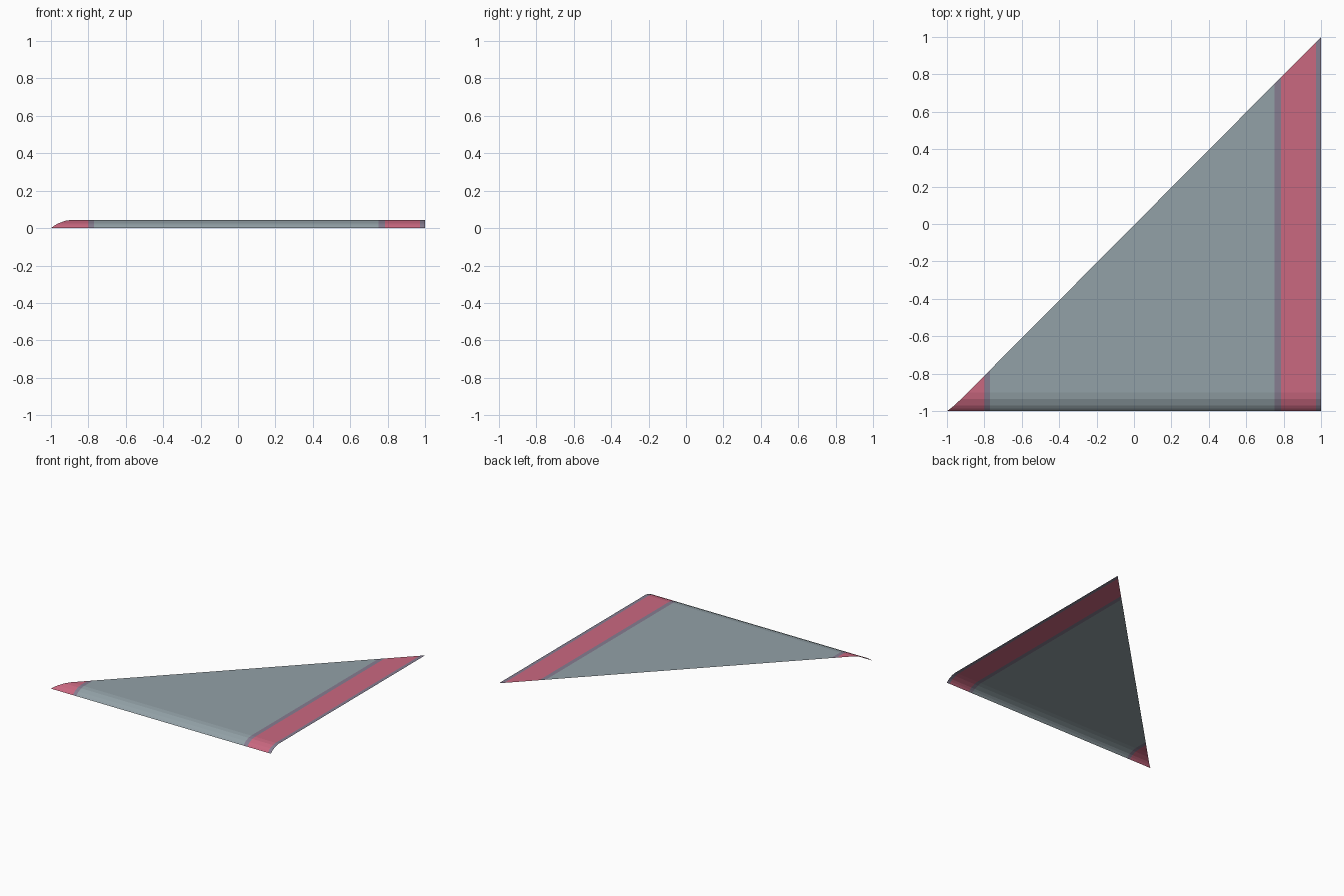
import bpy, bmesh, math

if "Cube" in bpy.data.objects:
    bpy.data.objects.remove(bpy.data.objects["Cube"])

def material(name, rgb):
    m = bpy.data.materials.new(name)
    m.diffuse_color = (*rgb, 1.0)
    m.use_nodes = True
    m.node_tree.nodes["Principled BSDF"].inputs["Base Color"].default_value = m.diffuse_color
    return m

mats = [material("slate grey", (0.29, 0.356, 0.386)),
        material("rose red", (0.59, 0.138, 0.216)),
        material("muted purple", (0.238, 0.205, 0.283))]

# Side profile (y, z): rolled front lip, then a flat sheet to the back tip
profile = [(-1, 0), (-0.986, 0.014), (-0.97, 0.025), (-0.935, 0.039), (-0.9, 0.044), (1, 0.044)]

# The diagonal edge follows the length along the profile
lengths = [0.0]
for a, b in zip(profile, profile[1:]):
    lengths.append(lengths[-1] + math.dist(a, b))
edge_x = [-1 + 2 * s / lengths[-1] for s in lengths]

bm = bmesh.new()
left = [bm.verts.new((x, y, z)) for x, (y, z) in zip(edge_x, profile)]
right = [bm.verts.new((1, y, z)) for y, z in profile[:-1]] + [left[-1]]
for i in range(len(profile) - 1):
    ring = [left[i], right[i], right[i + 1], left[i + 1]]
    bm.faces.new(list(dict.fromkeys(ring)))   # last one is a triangle

# Colour stripes: cut the sheet across x, then colour by position
stripes = [(-0.80, 1), (-0.77, 2), (0.75, 0), (0.785, 2), (0.972, 1), (2, 2)]
for x, _ in stripes[:-1]:
    bmesh.ops.bisect_plane(bm, geom=bm.verts[:] + bm.edges[:] + bm.faces[:],
                           plane_co=(x, 0, 0), plane_no=(1, 0, 0))
for f in bm.faces:
    cx = f.calc_center_bounds().x
    f.material_index = next(m for x, m in stripes if cx < x)

mesh = bpy.data.meshes.new("corner_roof_panel")
bm.to_mesh(mesh)
bm.free()
for m in mats:
    mesh.materials.append(m)
obj = bpy.data.objects.new("corner_roof_panel", mesh)
bpy.context.collection.objects.link(obj)
